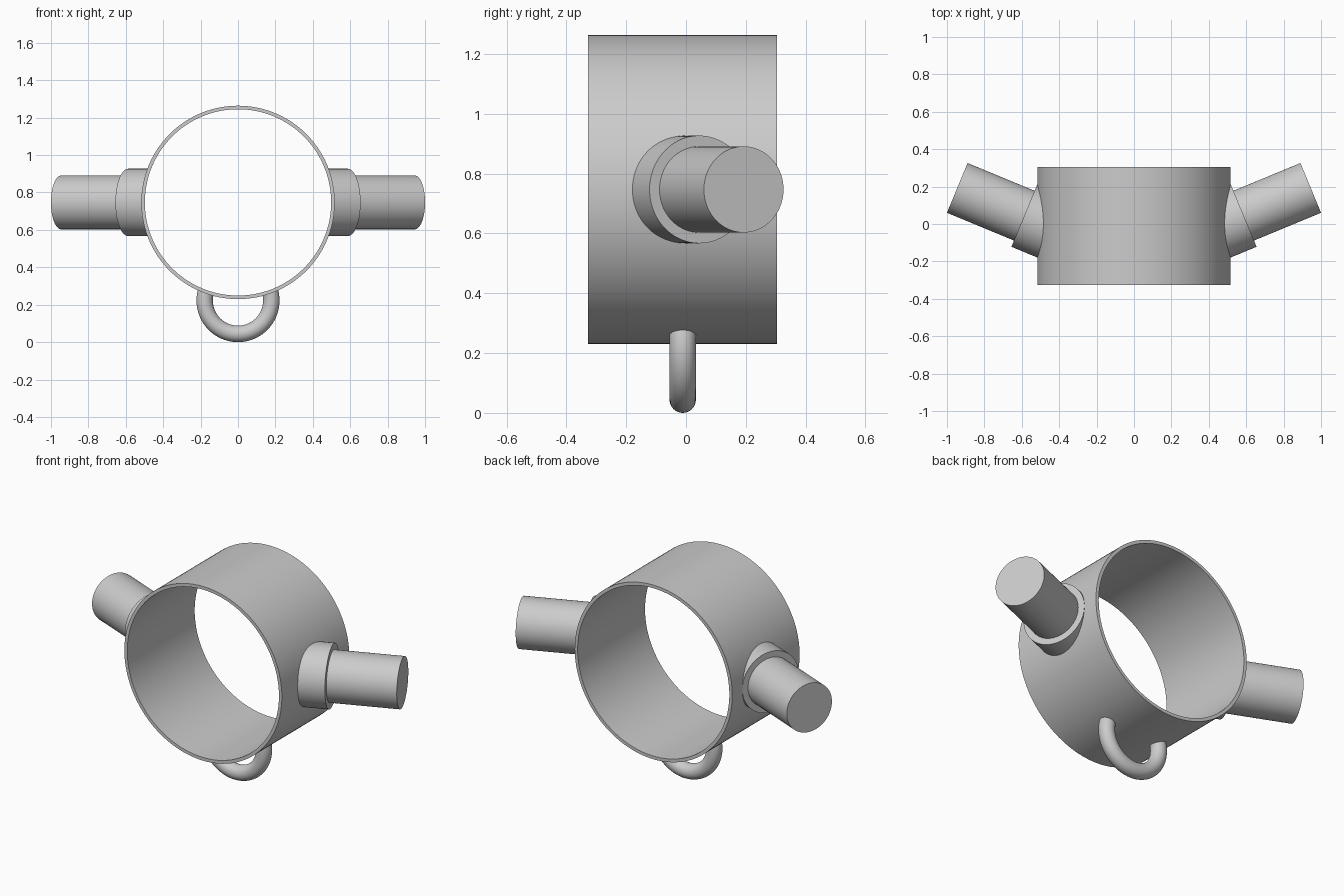
import bpy
from math import pi, radians, cos, sin
from mathutils import Matrix, Vector

if "Cube" in bpy.data.objects:
    bpy.data.objects.remove(bpy.data.objects["Cube"], do_unlink=True)

CENTRE_Z = 0.747
OUTER, INNER = 0.517, 0.498
Y_MID, DEPTH = -0.011, 0.632
TILT = radians(22.5)

grey = bpy.data.materials.new("plain grey")
grey.use_nodes = True
grey.diffuse_color = (0.6, 0.6, 0.6, 1)
grey.node_tree.nodes["Principled BSDF"].inputs["Base Color"].default_value = (0.6, 0.6, 0.6, 1)


def finish(name):
    ob = bpy.context.object
    ob.name = name
    ob.data.materials.append(grey)
    return ob


def cylinder(name, start, end, radius, sides=96):
    axis = end - start
    bpy.ops.mesh.primitive_cylinder_add(vertices=sides, radius=radius, depth=axis.length)
    ob = finish(name)
    turn = axis.to_track_quat('Z', 'Y').to_matrix().to_4x4()
    ob.data.transform(Matrix.Translation((start + end) / 2) @ turn)
    return ob


def cut(ob, cutter):
    mod = ob.modifiers.new("cut", 'BOOLEAN')
    mod.operation = 'DIFFERENCE'
    mod.solver = 'EXACT'
    mod.object = cutter
    bpy.context.view_layer.objects.active = ob
    bpy.ops.object.modifier_apply(modifier=mod.name)


def smooth(ob):
    bpy.ops.object.select_all(action='DESELECT')
    ob.select_set(True)
    bpy.context.view_layer.objects.active = ob
    bpy.ops.object.shade_smooth_by_angle(angle=radians(30))


def along_y(name, radius, length):
    mid, half = Vector((0, Y_MID, CENTRE_Z)), Vector((0, length / 2, 0))
    return cylinder(name, mid - half, mid + half, radius, 128)


# Open band, bored through
band = along_y("band", OUTER, DEPTH)
bore = along_y("bore_cutter", INNER, DEPTH * 2)
cut(band, bore)
parts = [band]

# Attached parts end inside the band wall
trim = along_y("trim_cutter", (OUTER + INNER) / 2, DEPTH * 2)

# Swept-back side pegs, each with a wider collar
for side, label in ((1, "left"), (-1, "right")):
    tip = Vector((side * 0.945, 0.193, CENTRE_Z))
    axis = Vector((side * cos(TILT), sin(TILT), 0))
    collar_end = tip - axis * 0.388
    root = tip - axis * 0.7
    for name, end, radius in (("peg", tip, 0.144), ("collar", collar_end, 0.18)):
        part = cylinder(f"{label}_{name}", root, end, radius)
        cut(part, trim)
        parts.append(part)

# Hanging loop underneath
bpy.ops.mesh.primitive_torus_add(major_segments=96, minor_segments=32,
                                 major_radius=0.178, minor_radius=0.044)
loop = finish("bottom_loop")
loop.data.transform(Matrix.Translation((0, Y_MID, 0.222)) @ Matrix.Rotation(pi / 2, 4, 'X'))
cut(loop, trim)
parts.append(loop)

for part in parts:
    smooth(part)

for cutter in (bore, trim):
    bpy.data.objects.remove(cutter, do_unlink=True)
